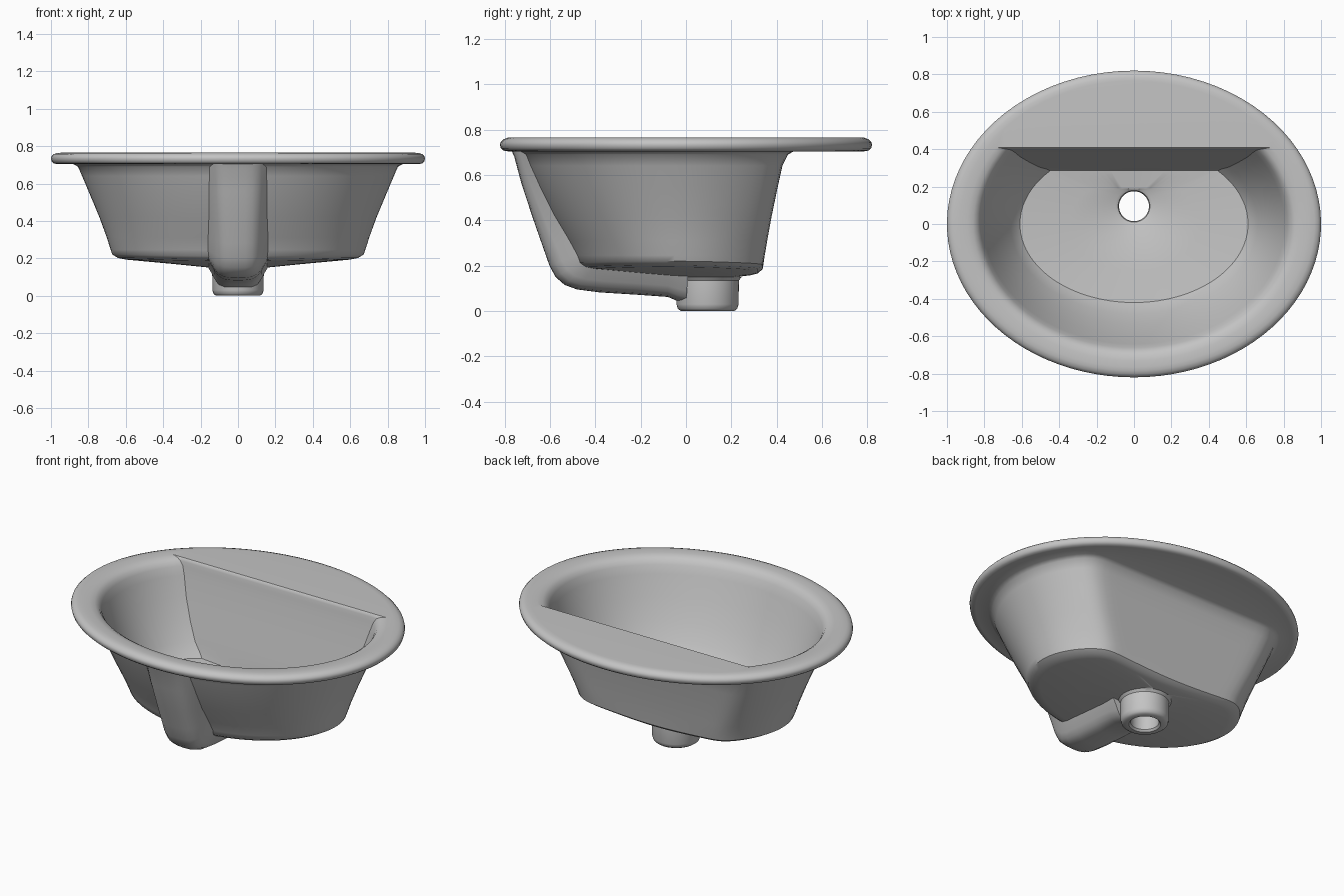
import bpy, bmesh, math

ARC, LINE = 64, 24          # samples on the curved front and straight back

mat = bpy.data.materials.new("ceramic_grey")
mat.diffuse_color = (0.55, 0.55, 0.55, 1)


def ring(a, b, cut, z, cy=0.0, slope=0.0, soft=0):
    """Ellipse, or D shape when its back is cut straight at y = cut."""
    t0 = math.asin(cut / b) if cut else 0.65
    pts = []
    for i in range(ARC):                       # right corner, round the front, left corner
        t = t0 - (math.pi + 2 * t0) * i / ARC
        pts.append((a * math.cos(t), cy + b * math.sin(t)))
    for i in range(LINE):                      # back, left to right
        t = math.pi - t0 - (math.pi - 2 * t0) * i / LINE
        pts.append((a * math.cos(t), cut if cut else cy + b * math.sin(t)))
    for _ in range(soft):                      # round the corners
        n = len(pts)
        pts = [tuple((pts[k - 1][j] + 2 * pts[k][j] + pts[(k + 1) % n][j]) / 4
                     for j in (0, 1)) for k in range(n)]
    return [(x, y, z + slope * math.hypot(x, y - 0.1)) for x, y in pts]


def loft(name, rings, loop):
    bm = bmesh.new()
    rows = [[bm.verts.new(p) for p in r] for r in rings]
    pairs = list(zip(rows, rows[1:]))
    if loop:
        pairs.append((rows[-1], rows[0]))
    else:
        bm.faces.new(rows[0])
        bm.faces.new(rows[-1])
    for p, q in pairs:
        n = len(p)
        for i in range(n):
            j = (i + 1) % n
            bm.faces.new((p[i], p[j], q[j], q[i]))
    bmesh.ops.recalc_face_normals(bm, faces=bm.faces)
    me = bpy.data.meshes.new(name)
    bm.to_mesh(me)
    bm.free()
    me.materials.append(mat)
    ob = bpy.data.objects.new(name, me)
    bpy.context.collection.objects.link(ob)
    bpy.ops.object.select_all(action='DESELECT')
    ob.select_set(True)
    bpy.context.view_layer.objects.active = ob
    bpy.ops.object.shade_smooth_by_angle(angle=math.radians(38))
    return ob


def pipe(r, z):
    return ring(r, r, None, z, cy=0.095)


rings = [
    # drain hole, bottom to top
    pipe(0.08, 0.012), pipe(0.08, 0.175), pipe(0.085, 0.19), pipe(0.10, 0.198),
    # basin floor
    ring(0.35, 0.25, 0.19, 0.195, slope=0.08),
    ring(0.61, 0.42, 0.285, 0.20, slope=0.08),
    # inner wall
    ring(0.63, 0.445, 0.295, 0.27),
    ring(0.66, 0.48, 0.305, 0.32),
    ring(0.71, 0.535, 0.33, 0.42),
    ring(0.765, 0.595, 0.36, 0.55),
    ring(0.805, 0.642, 0.387, 0.67),
    # lip
    ring(0.822, 0.662, 0.396, 0.72),
    ring(0.838, 0.68, 0.40, 0.745),
    ring(0.86, 0.70, 0.404, 0.758),
    ring(0.89, 0.73, 0.41, 0.764),
    # flat rim and its rounded edge
    ring(0.93, 0.765, None, 0.765),
    ring(0.965, 0.785, None, 0.764),
    ring(0.985, 0.805, None, 0.757),
    ring(0.997, 0.817, None, 0.745),
    ring(1.0, 0.82, None, 0.733),
    ring(0.996, 0.816, None, 0.717),
    ring(0.985, 0.805, None, 0.707),
    ring(0.965, 0.785, None, 0.704),
    # outer wall
    ring(0.885, 0.74, 0.475, 0.704, soft=4),
    ring(0.86, 0.72, 0.45, 0.69, soft=4),
    ring(0.838, 0.70, 0.425, 0.64, soft=4),
    ring(0.80, 0.66, 0.405, 0.55, soft=4),
    ring(0.745, 0.595, 0.378, 0.42, soft=4),
    ring(0.705, 0.53, 0.358, 0.31, soft=4),
    ring(0.685, 0.495, 0.347, 0.245, soft=4),
    ring(0.675, 0.482, 0.338, 0.165, slope=0.08, soft=4),
    # underside
    ring(0.645, 0.458, 0.315, 0.147, slope=0.085, soft=4),
    ring(0.60, 0.42, 0.285, 0.142, slope=0.085, soft=4),
    ring(0.34, 0.25, 0.235, 0.14, slope=0.085, soft=4),
    # drain collar
    pipe(0.15, 0.150), pipe(0.138, 0.135), pipe(0.137, 0.03),
    pipe(0.131, 0.01), pipe(0.118, 0.0), pipe(0.09, 0.0),
]
loft("basin", rings, True)

# overflow channel: a rounded rib down the front and along the underside
# each station: outer (y, z), embedded inner (y, z)
stations = [
    (-0.775, 0.72, -0.70, 0.72), (-0.757, 0.68, -0.685, 0.68),
    (-0.725, 0.56, -0.635, 0.56), (-0.672, 0.40, -0.56, 0.42),
    (-0.63, 0.28, -0.50, 0.31), (-0.602, 0.20, -0.47, 0.25),
    (-0.575, 0.15, -0.45, 0.225), (-0.535, 0.115, -0.43, 0.21),
    (-0.48, 0.095, -0.40, 0.205), (-0.38, 0.082, -0.34, 0.20),
    (-0.22, 0.072, -0.20, 0.19), (-0.08, 0.062, -0.08, 0.18),
    (-0.04, 0.045, -0.02, 0.17), (0.0, 0.035, 0.01, 0.165),
]
half = [(0.165, 0.0), (0.155, 0.17), (0.14, 0.36), (0.125, 0.58),
        (0.105, 0.80), (0.075, 0.94), (0.04, 0.99)]
section = half + [(0, 1)] + [(-x, h) for x, h in reversed(half)]
rib = [[(x, iy + (oy - iy) * h, iz + (oz - iz) * h) for x, h in section]
       for oy, oz, iy, iz in stations]
loft("overflow_channel", rib, False)
